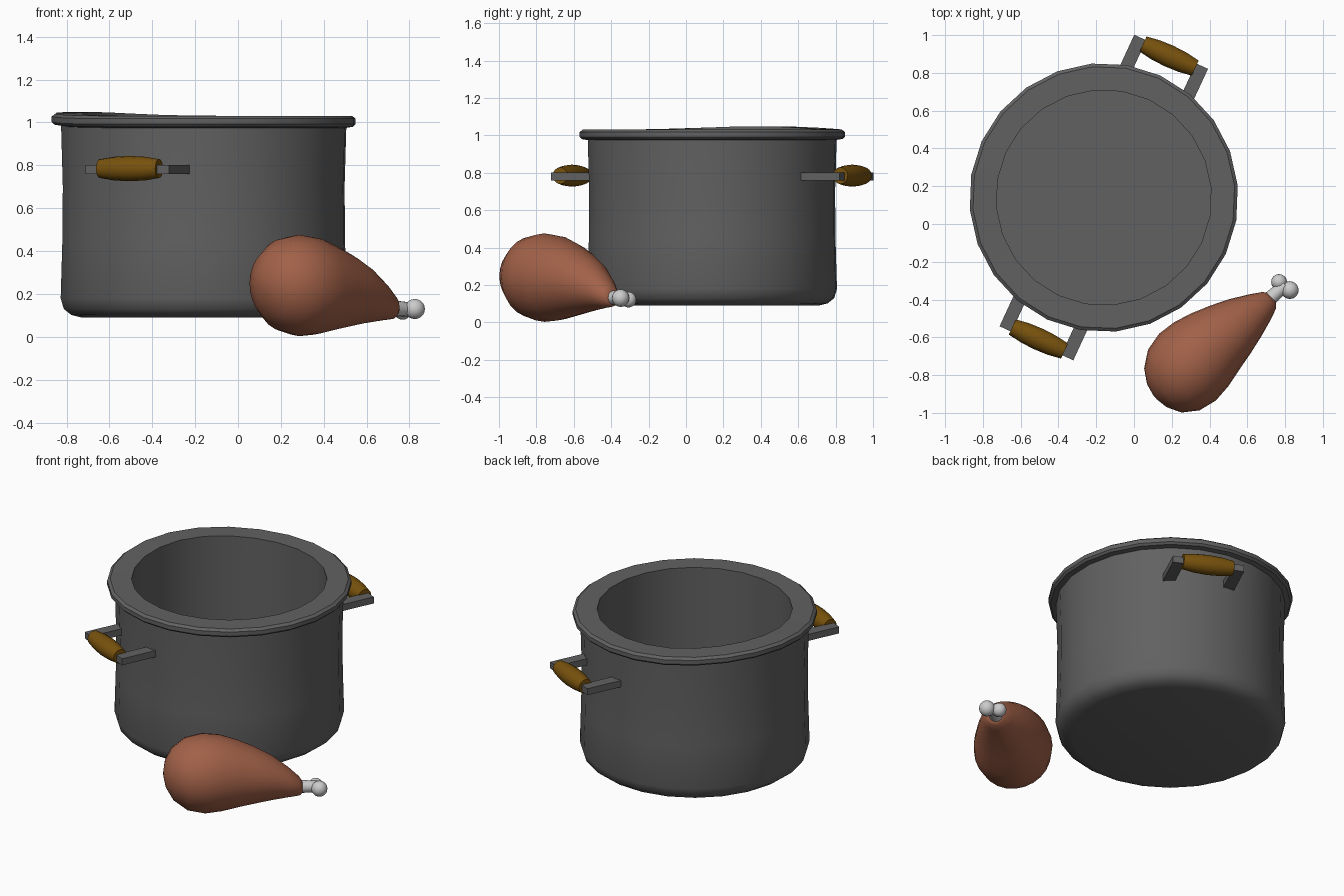
import bpy, bmesh, math
from mathutils import Vector, Matrix

if "Cube" in bpy.data.objects:
    bpy.data.objects.remove(bpy.data.objects["Cube"])

POT = Vector((-0.16, 0.14, 0))
TURN = math.radians(-24.8)      # handles are turned about the pot centre


def material(name, rgb):
    m = bpy.data.materials.new(name)
    m.diffuse_color = (*rgb, 1)
    m.use_nodes = True
    m.node_tree.nodes["Principled BSDF"].inputs["Base Color"].default_value = m.diffuse_color
    return m


iron = material("dark_iron", (0.12, 0.12, 0.12))
wood = material("wood", (0.19, 0.085, 0.004))
roast = material("roast_meat", (0.36, 0.12, 0.065))
bone = material("bone", (0.75, 0.75, 0.75))


def finish(name, bm, mat, angle=35):
    bmesh.ops.recalc_face_normals(bm, faces=bm.faces)
    me = bpy.data.meshes.new(name)
    bm.to_mesh(me)
    bm.free()
    me.materials.append(mat)
    ob = bpy.data.objects.new(name, me)
    bpy.context.collection.objects.link(ob)
    bpy.ops.object.select_all(action='DESELECT')
    ob.select_set(True)
    bpy.context.view_layer.objects.active = ob
    bpy.ops.object.shade_smooth_by_angle(angle=math.radians(angle))
    return ob


def loft(rings):
    """Skin a list of point rings and cap both ends."""
    bm = bmesh.new()
    loops = [[bm.verts.new(p) for p in ring] for ring in rings]
    n = len(loops[0])
    for a, b in zip(loops, loops[1:]):
        for i in range(n):
            j = (i + 1) % n
            bm.faces.new((a[i], a[j], b[j], b[i]))
    bm.faces.new(loops[0])
    bm.faces.new(loops[-1])
    return bm


def circle(n, phase=0.0):
    return [phase + 2 * math.pi * i / n for i in range(n)]


# Pot: outer wall, flared lip and hollow inside, lip slightly warped at back left
profile = [(0.57, 0.09), (0.62, 0.102), (0.655, 0.13), (0.67, 0.18),
           (0.662, 0.45), (0.660, 0.70), (0.668, 0.975), (0.70, 0.98),
           (0.712, 0.992), (0.712, 1.018), (0.695, 1.031), (0.57, 1.031),
           (0.57, 0.15)]


def pot_point(r, z, a):
    warp = 0.018 * max(0, math.cos(a - math.radians(155))) ** 4
    lift = warp if z > 0.95 else 0
    return POT + Vector((r * math.cos(a), r * math.sin(a), z + lift))


angles = circle(24, math.radians(5.2))
finish("pot", loft([[pot_point(r, z, a) for a in angles] for r, z in profile]), iron)

# Handles: two brackets and a barrel grip on each side
for side, turn in (("back", TURN), ("front", TURN + math.pi)):
    place = Matrix.Translation(POT) @ Matrix.Rotation(turn, 4, 'Z')
    for end, x in (("left", -0.18), ("right", 0.18)):
        bm = bmesh.new()
        bmesh.ops.create_cube(bm, size=1, matrix=place
                              @ Matrix.Translation((x, 0.73, 0.78))
                              @ Matrix.Diagonal((0.07, 0.24, 0.042, 1)))
        finish(f"{side}_{end}_bracket", bm, iron)
    grip = [(-0.152, 0.044), (-0.08, 0.055), (0, 0.059), (0.08, 0.055), (0.152, 0.044)]
    rings = [[place @ Vector((x, 0.825 + r * math.cos(a), 0.785 + r * math.sin(a)))
              for a in circle(16)] for x, r in grip]
    finish(f"{side}_grip", loft(rings), wood)

# Drumstick meat: (distance along, sideways, height, radius)
stations = [(-0.235, 0, 0.25, 0.015), (-0.222, 0, 0.25, 0.08), (-0.18, 0, 0.248, 0.153),
            (-0.10, 0.005, 0.243, 0.211), (0, 0.01, 0.24, 0.232), (0.10, 0.015, 0.237, 0.222),
            (0.20, 0.018, 0.229, 0.196), (0.30, 0.015, 0.216, 0.166),
            (0.40, 0.011, 0.197, 0.131), (0.50, 0.004, 0.165, 0.087),
            (0.56, 0, 0.14, 0.056), (0.578, 0, 0.133, 0.035)]
start = Vector((0.29, -0.765, 0))
along = Vector((0.762, 0.647, 0))
across = Vector((-0.647, 0.762, 0))
rings = [[start + along * s + across * (o + r * math.cos(a))
          + Vector((0, 0, z + 1.02 * r * math.sin(a))) for a in circle(24)]
         for s, o, z, r in stations]
finish("drumstick_meat", loft(rings), roast, 60)

# Bone shaft and two knuckles
p, q = Vector((0.69, -0.42, 0.135)), Vector((0.80, -0.325, 0.128))
bm = bmesh.new()
bmesh.ops.create_cone(bm, cap_ends=True, segments=16, radius1=0.04, radius2=0.033,
                      depth=(q - p).length,
                      matrix=Matrix.Translation((p + q) / 2)
                      @ (q - p).to_track_quat('Z', 'Y').to_matrix().to_4x4())
finish("bone_shaft", bm, bone)
for name, pos, r in (("right_knuckle", (0.825, -0.35, 0.13), 0.047),
                     ("left_knuckle", (0.768, -0.307, 0.122), 0.042)):
    bm = bmesh.new()
    bmesh.ops.create_uvsphere(bm, u_segments=16, v_segments=10, radius=r,
                              matrix=Matrix.Translation(pos))
    finish(name, bm, bone, 60)
